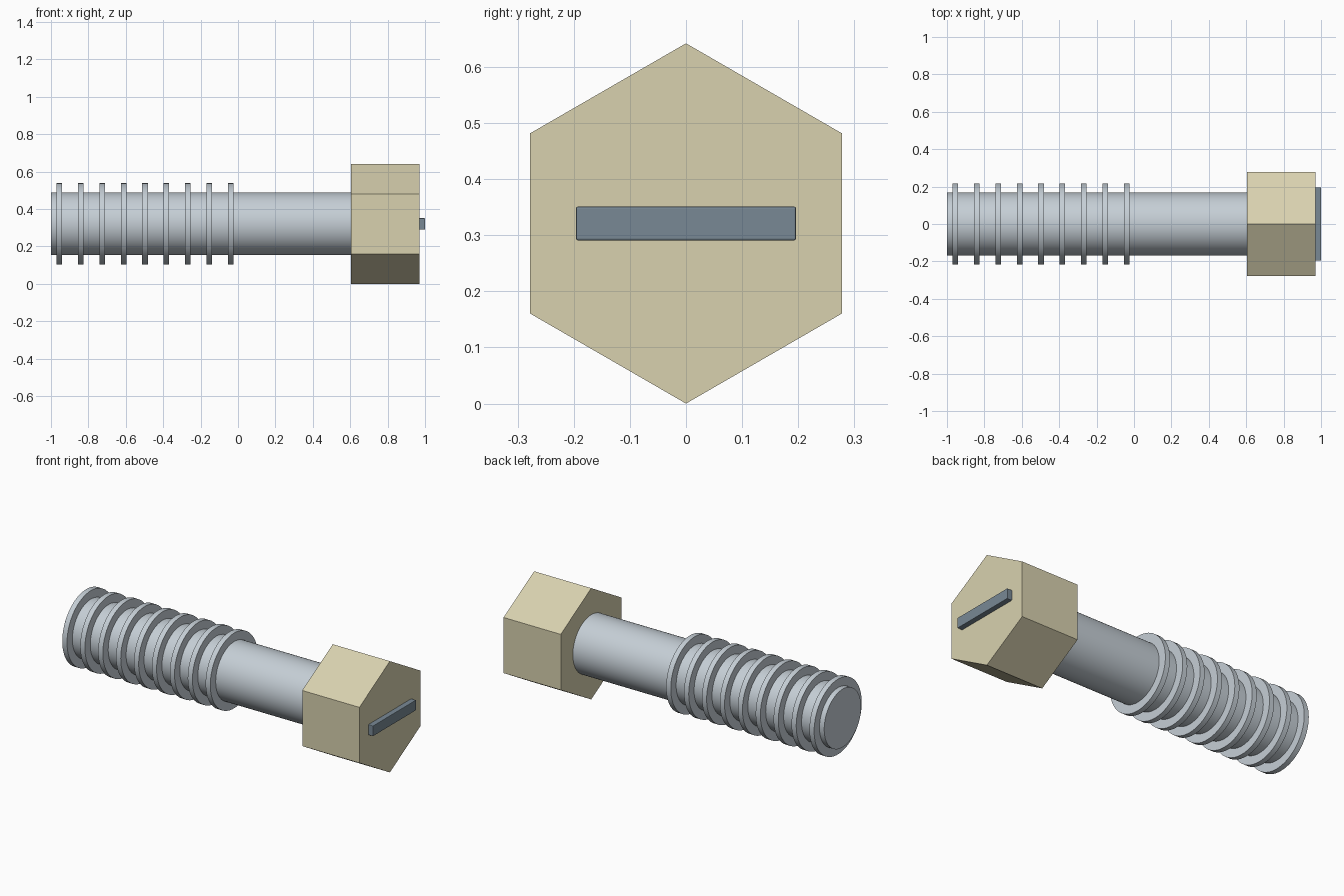
import bpy, bmesh
from math import radians
from mathutils import Matrix

AXIS_Z = 0.321

default = bpy.data.objects.get("Cube")
if default:
    bpy.data.objects.remove(default, do_unlink=True)


def material(name, rgb):
    mat = bpy.data.materials.new(name)
    mat.use_nodes = True
    mat.diffuse_color = (*rgb, 1)
    node = next(n for n in mat.node_tree.nodes if n.type == "BSDF_PRINCIPLED")
    node.inputs["Base Color"].default_value = (*rgb, 1)
    return mat


def finish(name, bm, x, mat):
    mesh = bpy.data.meshes.new(name)
    bm.to_mesh(mesh)
    bm.free()
    mesh.materials.append(mat)
    obj = bpy.data.objects.new(name, mesh)
    obj.location = (x, 0, AXIS_Z)
    bpy.context.collection.objects.link(obj)
    return obj


def rod(name, x0, x1, radius, sides, mat, smooth=True):
    """Prism or cylinder lying along x, with one corner pointing up."""
    bm = bmesh.new()
    turn = Matrix.Rotation(radians(90), 4, "Y") @ Matrix.Rotation(radians(90), 4, "Z")
    bmesh.ops.create_cone(bm, cap_ends=True, segments=sides, radius1=radius,
                          radius2=radius, depth=x1 - x0, matrix=turn)
    obj = finish(name, bm, (x0 + x1) / 2, mat)
    if smooth:
        bpy.ops.object.select_all(action="DESELECT")
        obj.select_set(True)
        bpy.context.view_layer.objects.active = obj
        bpy.ops.object.shade_smooth_by_angle(angle=radians(30))
    return obj


steel = material("steel", (0.56, 0.62, 0.67))
brass = material("pale_brass", (0.69, 0.64, 0.43))
slate = material("slate", (0.19, 0.25, 0.30))

# Shaft and hexagonal head
rod("shaft", -1, 0.61, 0.168, 64, steel)
rod("hex_head", 0.605, 0.97, 0.321, 6, brass, smooth=False)

# Evenly spaced thread rings
for i in range(9):
    x = -0.955 + i * 0.1144
    rod(f"thread_ring_{i + 1}", x - 0.015, x + 0.015, 0.217, 64, steel)

# Raised bar across the head, with slightly softened edges
bm = bmesh.new()
bmesh.ops.create_cube(bm, size=1, matrix=Matrix.Diagonal((0.04, 0.392, 0.06, 1)))
bar = finish("head_bar", bm, 0.98, slate)
bevel = bar.modifiers.new("soft_edges", "BEVEL")
bevel.width = 0.003
bevel.segments = 2
